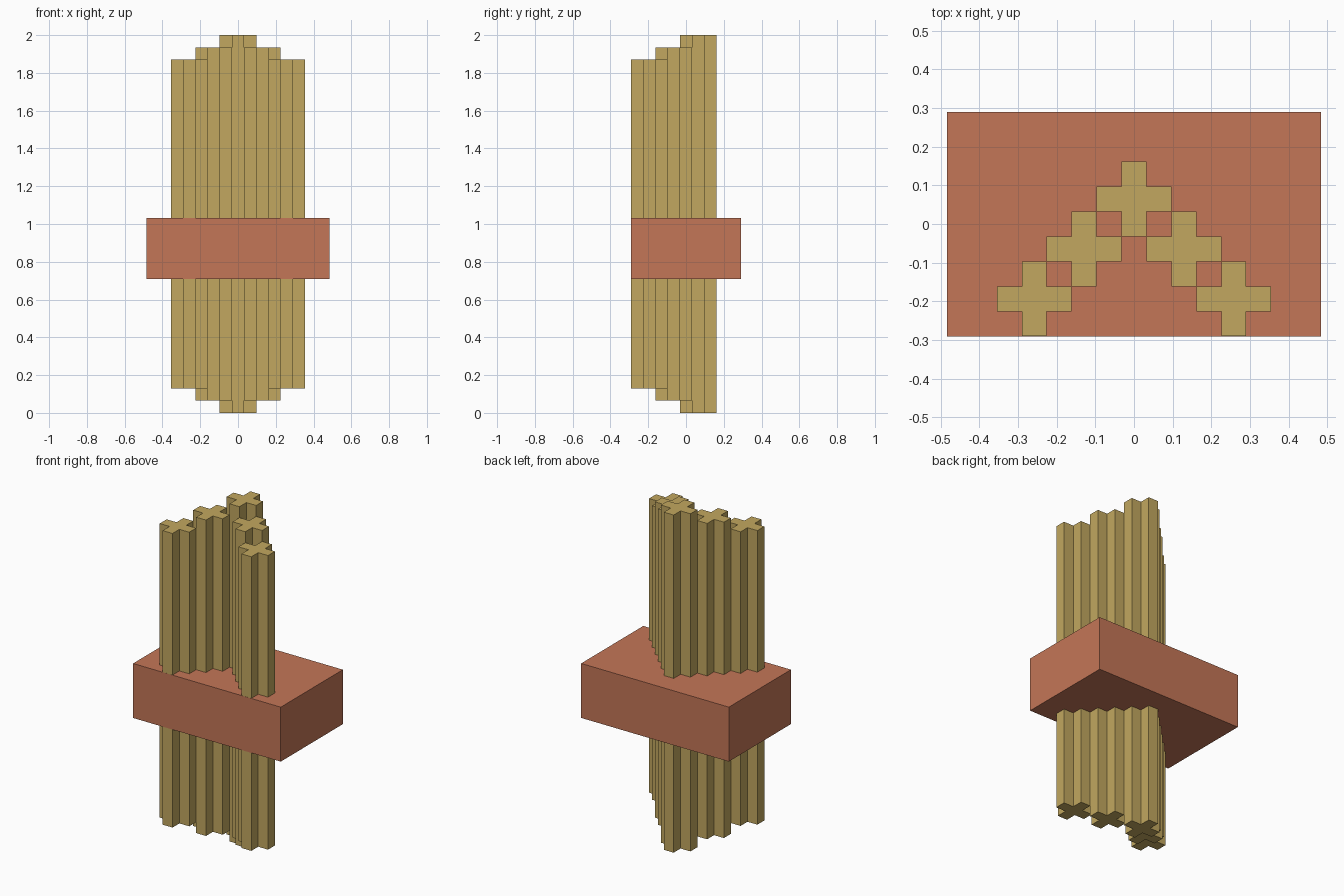
import bpy, bmesh

cube = bpy.data.objects.get("Cube")
if cube:
    bpy.data.objects.remove(cube, do_unlink=True)

U = 2 / 31  # grid unit


def make_material(name, rgb):
    mat = bpy.data.materials.new(name)
    mat.use_nodes = True
    colour = (*rgb, 1)
    mat.diffuse_color = colour
    bsdf = next(n for n in mat.node_tree.nodes if n.type == 'BSDF_PRINCIPLED')
    bsdf.inputs["Base Color"].default_value = colour
    bsdf.inputs["Roughness"].default_value = 0.8
    return mat


def prism(name, outline, z0, z1, mat):
    """Extrude a flat outline (grid units) from z0 to z1."""
    bm = bmesh.new()
    face = bm.faces.new([bm.verts.new((x * U, y * U, z0 * U)) for x, y in outline])
    top = bmesh.ops.extrude_face_region(bm, geom=[face])["geom"]
    verts = [g for g in top if isinstance(g, bmesh.types.BMVert)]
    bmesh.ops.translate(bm, verts=verts, vec=(0, 0, (z1 - z0) * U))
    bmesh.ops.recalc_face_normals(bm, faces=bm.faces)
    mesh = bpy.data.meshes.new(name)
    bm.to_mesh(mesh)
    bm.free()
    mesh.materials.append(mat)
    obj = bpy.data.objects.new(name, mesh)
    bpy.context.collection.objects.link(obj)
    return obj


straw = make_material("straw yellow", (0.54, 0.39, 0.115))
clay = make_material("terracotta", (0.55, 0.18, 0.095))

# Central block, a hair proud of the outer posts at the front
prism("block", [(-7.5, -4.51), (7.5, -4.51), (7.5, 4.5), (-7.5, 4.5)], 11, 16, clay)

# Plus-shaped posts in a V, each outward step one unit shorter at both ends
arm = [(1.5, -.5), (1.5, .5), (.5, .5)]
plus = []
for _ in range(4):
    plus += arm
    arm = [(-y, x) for x, y in arm]

for step, row in enumerate(("centre", "middle", "outer")):
    for side, label in ((1, "left"), (-1, "right")):
        if step == 0 and side < 0:
            continue
        name = "centre_post" if step == 0 else f"{row}_post_{label}"
        cx, cy = side * 2 * step, 1 - 2 * step
        prism(name, [(x + cx, y + cy) for x, y in plus], step, 31 - step, straw)
